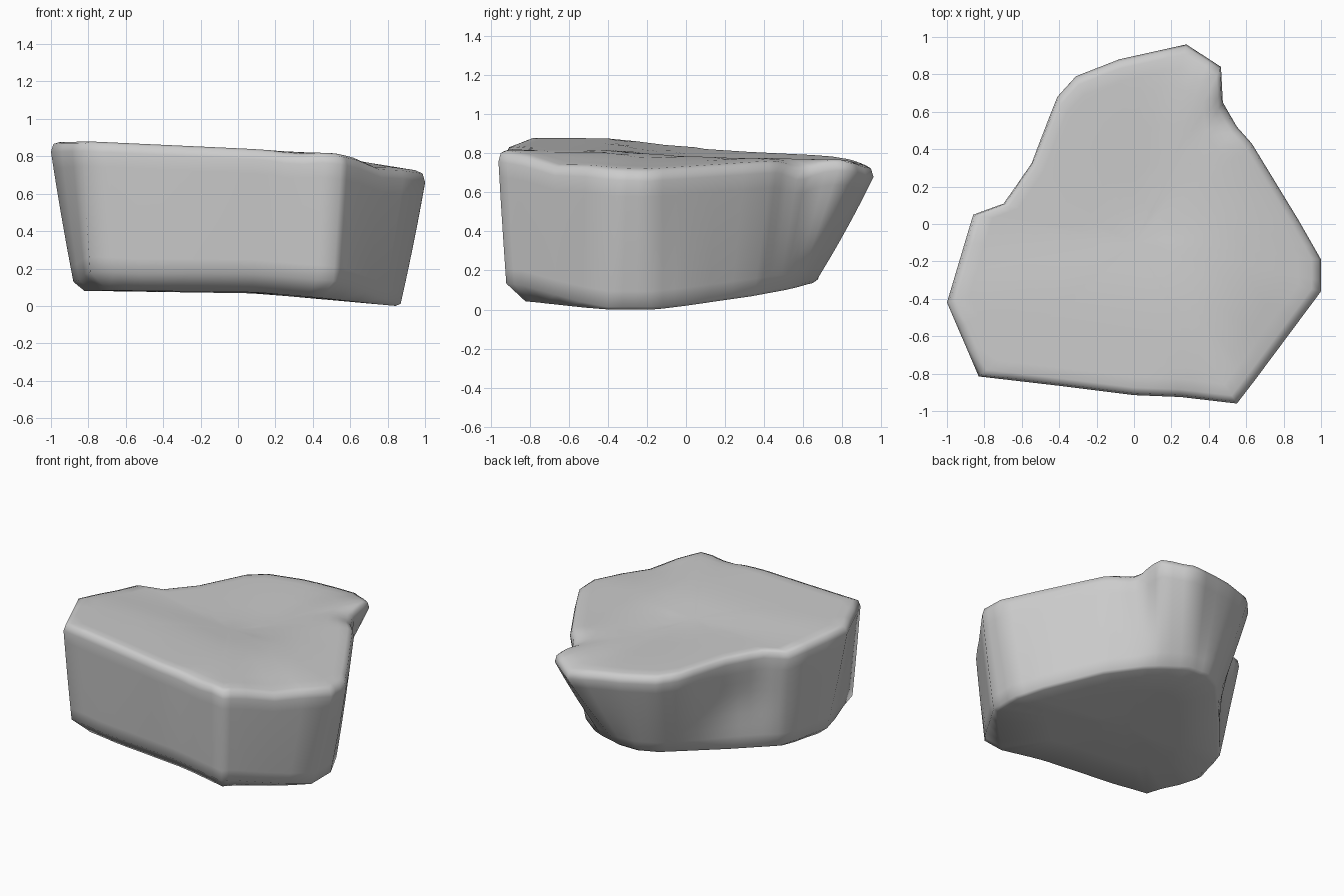
import bpy, bmesh, math
from mathutils import Vector

if "Cube" in bpy.data.objects:
    bpy.data.objects.remove(bpy.data.objects["Cube"])

# Outline control points: widest rim x, y and foot x, y (counter-clockwise)
OUTLINE = [
    (-1, -.42, -.88, -.36), (-.83, -.815, -.79, -.78), (-.4, -.865, -.4, -.83),
    (0, -.915, 0, -.87), (.25, -.925, .25, -.89), (.55, -.96, .51, -.92),
    (.65, -.83, .60, -.80), (1, -.36, .87, -.40), (1, -.19, .87, -.18),
    (.88, .02, .79, 0), (.63, .43, .56, .35), (.55, .52, .45, .45),
    (.475, .65, .36, .53), (.465, .84, .26, .59), (.28, .96, .08, .67),
    (-.08, .88, -.07, .675), (-.31, .79, -.20, .61), (-.41, .68, -.32, .48),
    (-.55, .33, -.53, .25), (-.70, .11, -.67, .08), (-.86, .05, -.77, -.04),
]
CENTRE = Vector((0, -.1))
SPLIT = 3
# Dips in the upper face: x, y, depth, spread
DIPS = [(.15, .15, .02, .12), (.74, -.62, .03, .02), (.53, .60, .055, .01),
        (.30, .96, .03, .02), (.3, -.96, .02, .01)]


def clamp(v):
    return max(0, min(1, v))


def top_z(x, y):
    z = .818 - .05 * x - .03 * y - .12 * max(0, x - .5)
    z -= .025 * clamp((y + .35) / .3) * clamp((.4 - x) / .3)
    for cx, cy, depth, spread in DIPS:
        z -= depth * math.exp(-((x - cx) ** 2 + (y - cy) ** 2) / spread)
    return z


def bottom_z(x, y):
    return (.07 - .015 * x - .075 * max(0, x - .1)
            + .085 * max(0, y + .15) + .02 * max(0, -y - .5))


def scaled(p, k):
    return CENTRE + (p - CENTRE) * k


# Subdivide the outline
rim, foot = [], []
for i, a in enumerate(OUTLINE):
    b = OUTLINE[(i + 1) % len(OUTLINE)]
    for s in range(SPLIT):
        m = [p + (q - p) * s / SPLIT for p, q in zip(a, b)]
        rim.append(Vector(m[:2]))
        foot.append(Vector(m[2:]))

rings = []
# Underside, growing outwards; the inset widens where the foot is chamfered
chamfer = [clamp((-f.y - .45) / .4) + .4 * clamp((-f.x - .6) / .2) * clamp(-f.y / .3)
           for f in foot]
for k in (.3, .6, 1):
    ring = []
    for f, c in zip(foot, chamfer):
        p = scaled(f, k * (.97 - .09 * min(1, c)))
        ring.append((p.x, p.y, bottom_z(*p)))
    rings.append(ring)
# Flared sides, with a shallow scoop in the back-left face
for j in range(9):
    t = j / 8
    ring = []
    for r, f, c in zip(rim, foot, chamfer):
        p = f.lerp(r, t + .12 * t * (1 - t))
        z0 = bottom_z(*f) + .015 + .08 * min(1, c)
        z = z0 + (top_z(*r) - .055 - z0) * t
        d2 = (p.x + .6) ** 2 + (p.y - .25) ** 2 + (z - .45) ** 2
        p = p + Vector((.8, -.55)) * .035 * math.exp(-d2 / .05)
        ring.append((p.x, p.y, z))
    rings.append(ring)
# Rounded rim and uneven upper face
for k, drop in ((.987, .012), (.95, 0), (.88, 0), (.8, 0), (.6, 0), (.4, 0), (.2, 0)):
    rings.append([(*scaled(p, k), top_z(*scaled(p, k)) - drop) for p in rim])

# Skin the rings and close both ends
bm = bmesh.new()
loops = [[bm.verts.new(co) for co in ring] for ring in rings]
n = len(rim)
for lo, hi in zip(loops, loops[1:]):
    for i in range(n):
        bm.faces.new((lo[i], lo[(i + 1) % n], hi[(i + 1) % n], hi[i]))
for ring, fn in ((loops[0], bottom_z), (loops[-1], top_z)):
    c = bm.verts.new((*CENTRE, fn(*CENTRE)))
    for i in range(n):
        bm.faces.new((ring[i], ring[(i + 1) % n], c))
bmesh.ops.recalc_face_normals(bm, faces=bm.faces)
# Rest the rock on the ground plane
low = min(v.co.z for v in bm.verts)
bmesh.ops.translate(bm, verts=bm.verts, vec=(0, 0, -low))
mesh = bpy.data.meshes.new("boulder")
bm.to_mesh(mesh)
bm.free()
rock = bpy.data.objects.new("boulder", mesh)
bpy.context.collection.objects.link(rock)

# Smooth shading, keeping only the hardest edges crisp
bpy.context.view_layer.objects.active = rock
rock.select_set(True)
bpy.ops.object.shade_smooth_by_angle(angle=math.radians(80))
